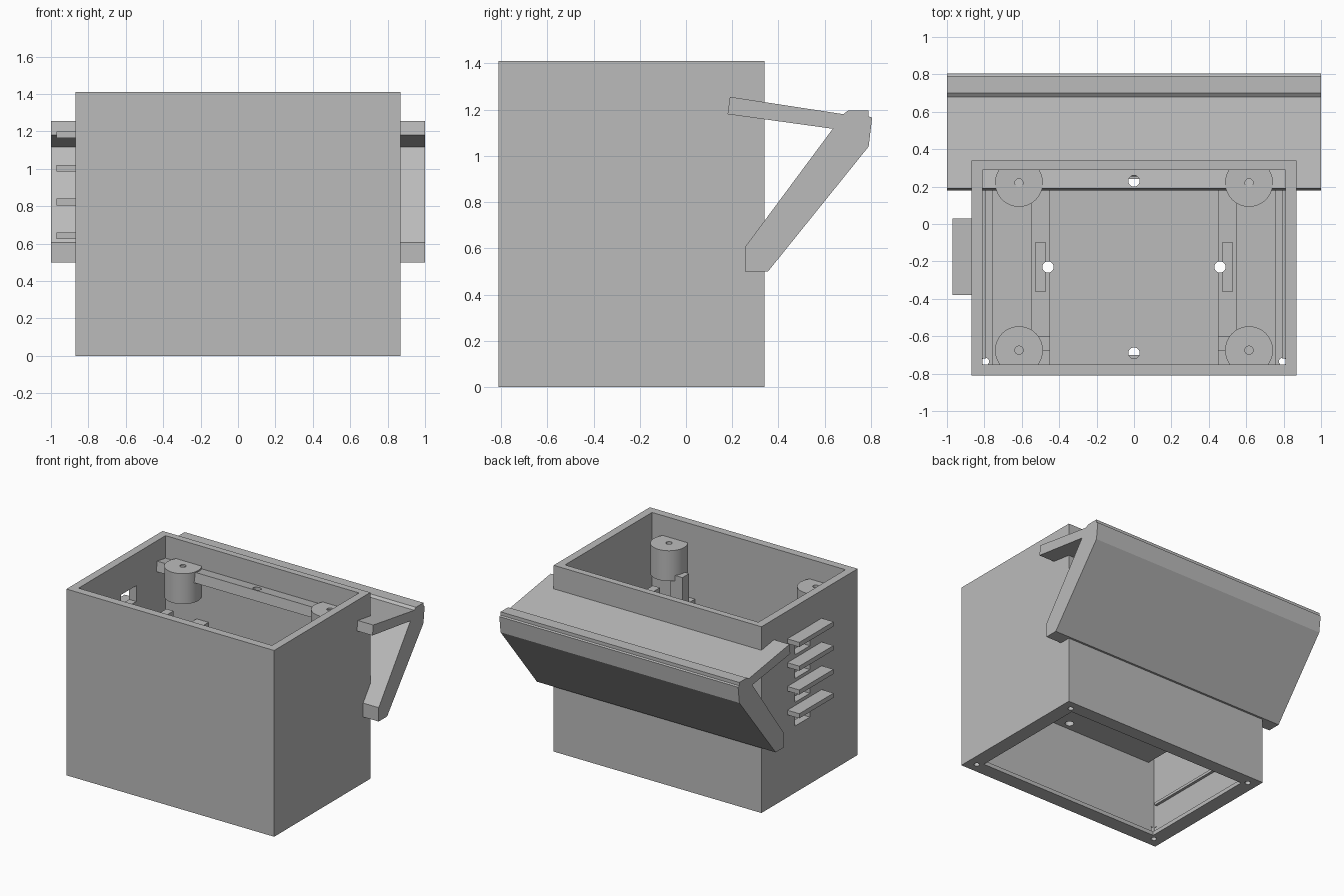
import bpy, bmesh

cube = bpy.data.objects.get("Cube")
if cube:
    bpy.data.objects.remove(cube, do_unlink=True)

grey = bpy.data.materials.new("plain_grey")
grey.use_nodes = True
grey.diffuse_color = (0.5, 0.5, 0.5, 1)
grey.node_tree.nodes["Principled BSDF"].inputs["Base Color"].default_value = (0.5, 0.5, 0.5, 1)


def add_object(name, bm):
    bmesh.ops.recalc_face_normals(bm, faces=bm.faces)
    mesh = bpy.data.meshes.new(name)
    bm.to_mesh(mesh)
    bm.free()
    mesh.materials.append(grey)
    ob = bpy.data.objects.new(name, mesh)
    bpy.context.collection.objects.link(ob)
    return ob


def box(name, xs, ys, zs):
    bm = bmesh.new()
    bmesh.ops.create_cube(bm, size=1)
    for v in bm.verts:
        for i, (low, high) in enumerate((xs, ys, zs)):
            v.co[i] = high if v.co[i] > 0 else low
    return add_object(name, bm)


def cylinder(name, x, y, radius, zs, sides=24):
    bm = bmesh.new()
    bmesh.ops.create_cone(bm, cap_ends=True, segments=sides,
                          radius1=radius, radius2=radius, depth=1)
    for v in bm.verts:
        v.co.x += x
        v.co.y += y
        v.co.z = zs[1] if v.co.z > 0 else zs[0]
    return add_object(name, bm)


def select(ob):
    bpy.ops.object.select_all(action='DESELECT')
    ob.select_set(True)
    bpy.context.view_layer.objects.active = ob


def cut(ob, *cutters):
    select(ob)
    for cutter in cutters:
        cutter.hide_render = True
        mod = ob.modifiers.new("cut", 'BOOLEAN')
        mod.operation = 'DIFFERENCE'
        mod.solver = 'EXACT'
        mod.object = cutter
        bpy.ops.object.modifier_apply(modifier=mod.name)
        bpy.data.objects.remove(cutter, do_unlink=True)


def smooth(ob):
    select(ob)
    bpy.ops.object.shade_smooth_by_angle()


# Open housing with an inward flange around the bottom
housing = box("housing", (-0.87, 0.87), (-0.81, 0.34), (0, 1.41))
cut(housing,
    box("cavity", (-0.81, 0.81), (-0.75, 0.29), (0.03, 1.6)),
    box("bottom_opening", (-0.76, 0.76), (-0.70, 0.24), (-0.2, 0.5)))
for x in (-0.795, 0.795):
    for y in (-0.735, 0.27):
        cut(housing, cylinder("screw_hole", x, y, 0.02, (-0.1, 0.1)))

# Side vents, each under a flat slat
for i in range(4):
    z = 0.625 + i * 0.18
    cut(housing, box("vent", (-0.95, -0.7), (-0.24, -0.06), (z - 0.12, z)))
    box("vent_slat", (-0.97, -0.86), (-0.38, 0.03), (z, z + 0.035))

# Inner floor with four drain holes
floor = box("inner_floor", (-0.76, 0.76), (-0.77, 0.31), (0.6, 0.65))
for x, y in ((0, 0.23), (0, -0.69), (-0.46, -0.23), (0.46, -0.23)):
    cut(floor, cylinder("drain", x, y, 0.03, (0.4, 0.9)))

# Mirrored fittings inside the housing
for side in (-1, 1):
    def span(a, b):
        return sorted((side * a, side * b))

    rail = box("floor_rail", span(0.45, 0.55), (-0.77, 0.31), (0.63, 0.85))
    cut(rail, cylinder("drain", side * 0.46, -0.23, 0.03, (0.4, 1)))
    box("rail_post", span(0.45, 0.55), (-0.68, -0.60), (0.84, 1.07))
    fin = box("rail_fin", span(0.47, 0.53), (-0.36, -0.10), (0.84, 1.08))
    cut(fin, cylinder("drain", side * 0.46, -0.23, 0.03, (0.4, 1.3)))
    box("side_ridge", span(0.79, 0.83), (-0.72, 0.19), (0.26, 0.28))

    # Screw bosses, flattened where they meet the walls
    for y in (-0.675, 0.22):
        boss = cylinder("screw_boss", side * 0.615, y, 0.128, (1.03, 1.26), 48)
        for v in boss.data.vertices:
            v.co.y = min(max(v.co.y, -0.77), 0.31)
        cut(boss, cylinder("boss_hole", side * 0.615, y, 0.022, (1.1, 1.4)))
        smooth(boss)

# Angled rear hood, one profile swept across the width
profile = [(0.18, 1.18), (0.19, 1.255), (0.68, 1.18), (0.70, 1.195), (0.79, 1.195),
           (0.79, 1.17), (0.805, 1.165), (0.79, 1.04), (0.355, 0.5),
           (0.255, 0.5), (0.255, 0.605), (0.635, 1.117)]
bm = bmesh.new()
face = bm.faces.new([bm.verts.new((-1, y, z)) for y, z in profile])
sweep = bmesh.ops.extrude_face_region(bm, geom=[face])
for v in sweep["geom"]:
    if isinstance(v, bmesh.types.BMVert):
        v.co.x = 1
hood = add_object("rear_hood", bm)
cut(hood, cylinder("hood_hole", 0, 0.23, 0.03, (1, 1.4)))
